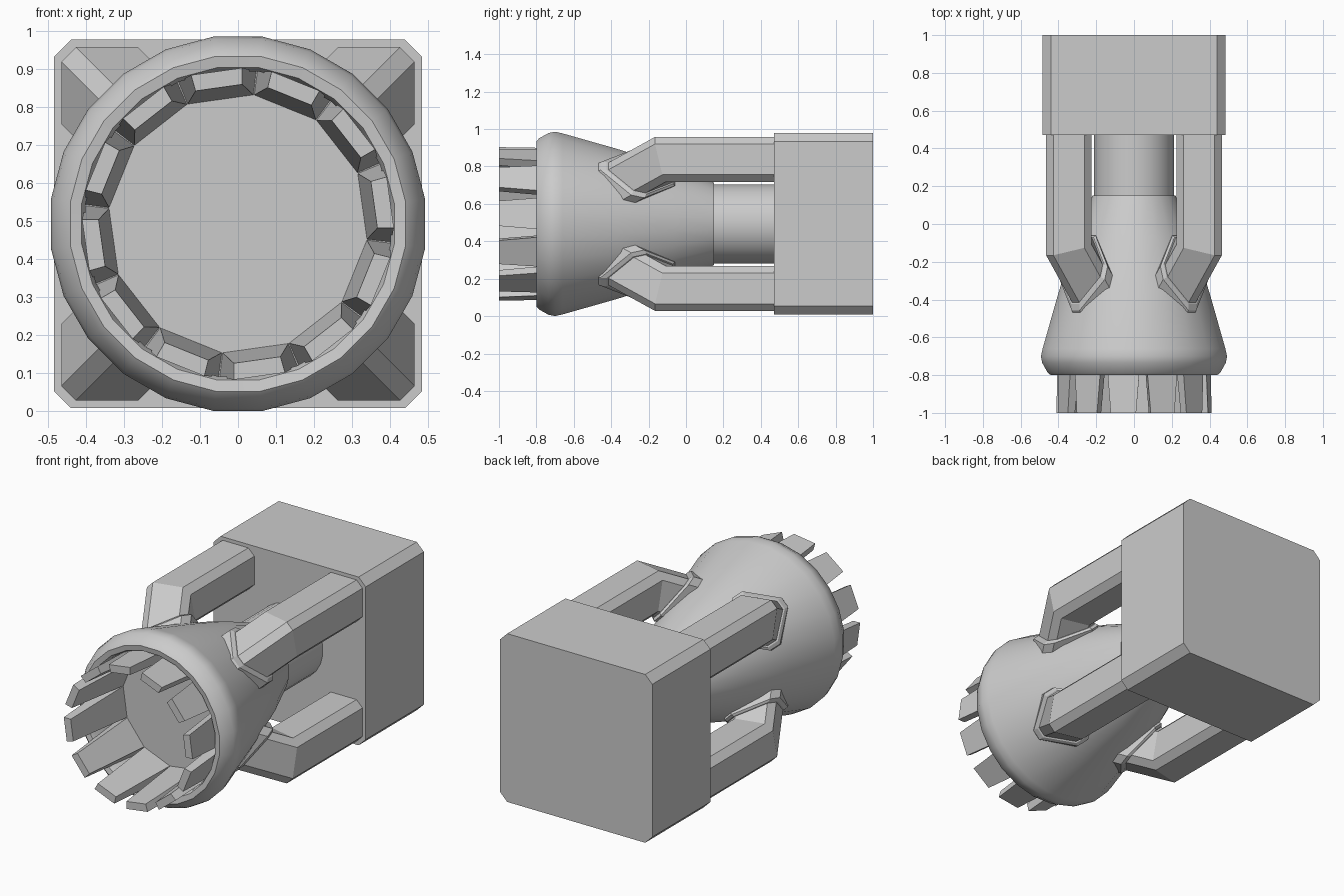
import bpy
import bmesh
from math import pi, sin, cos, radians
from mathutils import Vector

cube = bpy.data.objects.get("Cube")
if cube:
    bpy.data.objects.remove(cube, do_unlink=True)

CZ = 0.493  # height of the central axis

grey = bpy.data.materials.new("plain_grey")
grey.use_nodes = True
grey.diffuse_color = (0.6, 0.6, 0.6, 1)
grey.node_tree.nodes["Principled BSDF"].inputs["Base Color"].default_value = (0.6, 0.6, 0.6, 1)


def loft(name, rings, cap=True, closed=False, smooth=None):
    """Skin a list of rings that all have the same point count."""
    bm = bmesh.new()
    loops = [[bm.verts.new(p) for p in ring] for ring in rings]
    n = len(loops[0])
    for a, b in zip(loops, loops[1:]):
        for i in range(n):
            j = (i + 1) % n
            bm.faces.new((a[i], a[j], b[j], b[i]))
    if cap:
        bm.faces.new(loops[0])
        bm.faces.new(loops[-1])
    bmesh.ops.recalc_face_normals(bm, faces=bm.faces)
    mesh = bpy.data.meshes.new(name)
    bm.to_mesh(mesh)
    bm.free()
    mesh.materials.append(grey)
    obj = bpy.data.objects.new(name, mesh)
    bpy.context.collection.objects.link(obj)
    if smooth:
        bpy.ops.object.select_all(action='DESELECT')
        obj.select_set(True)
        bpy.context.view_layer.objects.active = obj
        bpy.ops.object.shade_smooth_by_angle(angle=radians(smooth))
    return obj


def circle(r, y, n=24):
    steps = [2 * pi * (i + 0.5) / n for i in range(n)]
    return [Vector((r * cos(a), y, CZ + r * sin(a))) for a in steps]


def chamfered_square(half, cut):
    """Octagonal outline of a square with cut corners."""
    k = half - cut
    return [(half, -k), (half, k), (k, half), (-k, half),
            (-half, k), (-half, -k), (-k, -half), (k, -half)]


# Rear housing block
loft("rear_block", [[(x, y, CZ + z) for x, z in chamfered_square(0.485, 0.045)]
                    for y in (0.47, 1.0)])

# Flared nozzle with rounded lip and recessed mouth
profile = [(0.222, 0.15), (0.31, -0.07), (0.405, -0.37), (0.488, -0.66),
           (0.497, -0.70), (0.49, -0.735), (0.462, -0.785), (0.445, -0.80),
           (0.415, -0.795), (0.405, -0.77), (0.405, -0.56)]
loft("nozzle", [circle(r, y) for r, y in profile], smooth=40)

# Neck joining nozzle and block
loft("neck", [circle(0.213, 0.1), circle(0.213, 0.48)], smooth=40)

# Ring of tapered teeth
for i in range(12):
    a = radians(98 + 30 * i)
    out = Vector((cos(a), 0, sin(a)))
    side = Vector((-sin(a), 0, cos(a)))
    rings = []
    for y, inner, outer, w_in, w_out in ((-0.55, 0.33, 0.392, 0.088, 0.104),
                                         (-1.0, 0.362, 0.405, 0.062, 0.068)):
        base = Vector((0, y, CZ))
        rings.append([base + out * r + side * w for r, w in
                      ((inner, -w_in), (inner, w_in), (outer, w_out), (outer, -w_out))])
    loft(f"tooth_{i + 1}", rings)

# Four bent arms, each with a collar seated on the nozzle
ARM = 0.345
SLOPE = 0.78  # inward travel per unit of forward travel after the bend


def radial(x, z):
    return (x + z) / 2 ** 0.5


def bend_point(x, z):
    return Vector((x, -0.06 - 0.34 * (radial(x, z) - 0.32), z))


def seat_point(x, z, lift):
    """Follow the bent direction to a plane raised above the nozzle wall."""
    p = bend_point(x, z)
    t = (radial(x, z) - (0.292 + lift - 0.3 * p.y)) / (SLOPE + 0.3)
    return p + t * Vector((-SLOPE / 2 ** 0.5, -1, -SLOPE / 2 ** 0.5))


def section(half, cut):
    return [(ARM + u, ARM + v) for u, v in chamfered_square(half, cut)]


for side_name, sx in (("left", 1), ("right", -1)):
    for level, sz in (("upper", 1), ("lower", -1)):
        def place(ring):
            return [Vector((sx * p.x, p.y, CZ + sz * p.z)) for p in ring]

        sec = section(0.12, 0.038)
        loft(f"{level}_{side_name}_arm", [
            place([Vector((x, 0.48, z)) for x, z in sec]),
            place([bend_point(x, z) for x, z in sec]),
            place([seat_point(x, z, -0.07) for x, z in sec])])
        loft(f"{level}_{side_name}_collar", [
            place([seat_point(x, z, lift) for x, z in section(half, 0.042)])
            for half, lift in ((0.128, 0.02), (0.141, 0.008), (0.141, -0.07))])
